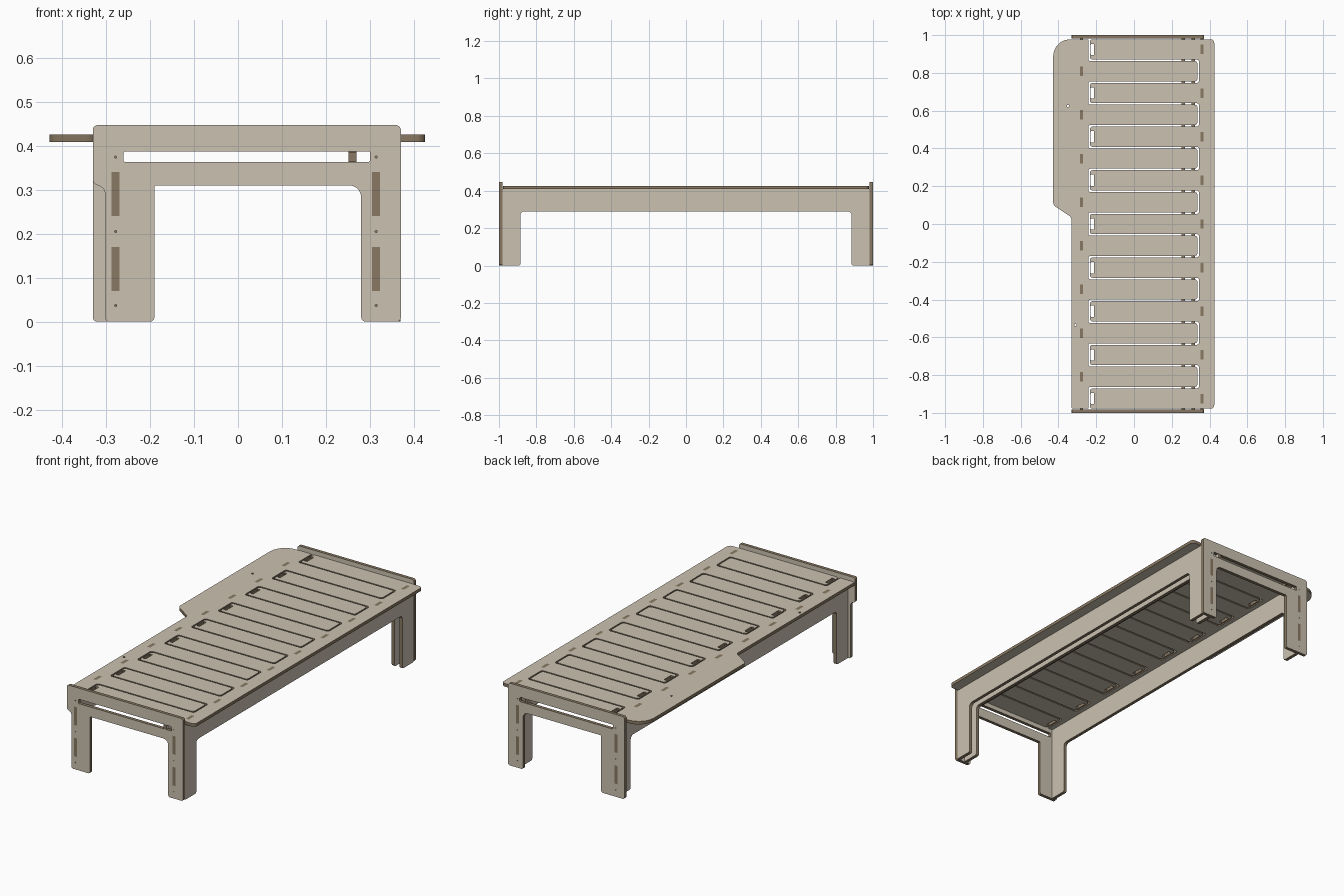
import bpy, bmesh, math
from mathutils import Vector

if "Cube" in bpy.data.objects:
    bpy.data.objects.remove(bpy.data.objects["Cube"])


def material(name, col):
    m = bpy.data.materials.new(name)
    m.diffuse_color = (*col, 1)
    m.use_nodes = True
    m.node_tree.nodes["Principled BSDF"].inputs["Base Color"].default_value = m.diffuse_color
    return m


FACE = material("tan plywood face", (0.60, 0.54, 0.44))
EDGE = material("brown plywood edge", (0.25, 0.19, 0.122))


def rounded(pts, steps=5):
    """Round each corner (x, y, radius) of a closed outline."""
    out = []
    n = len(pts)
    for i, (x, y, r) in enumerate(pts):
        p = Vector((x, y))
        a = Vector(pts[i - 1][:2]) - p
        b = Vector(pts[(i + 1) % n][:2]) - p
        if r <= 0:
            out.append(p)
            continue
        ang = a.angle(b)
        t = min(r / math.tan(ang / 2), a.length * 0.49, b.length * 0.49)
        a.normalize()
        b.normalize()
        rr = t * math.tan(ang / 2)
        c = p + (a + b).normalized() * (rr / math.sin(ang / 2))
        s, e = p + a * t - c, p + b * t - c
        sweep = math.pi - ang
        for k in range(steps + 1):
            f = k / steps
            v = (s * math.sin((1 - f) * sweep) + e * math.sin(f * sweep)) / math.sin(sweep)
            out.append(c + v)
    return out


def rect(cx, cy, w, h, r=0):
    return rounded([(cx - w / 2, cy - h / 2, r), (cx + w / 2, cy - h / 2, r),
                    (cx + w / 2, cy + h / 2, r), (cx - w / 2, cy + h / 2, r)], 3)


def circle(cx, cy, r, n=10):
    return [Vector((cx + r * math.cos(2 * math.pi * k / n),
                    cy + r * math.sin(2 * math.pi * k / n))) for k in range(n)]


def board(name, outline, holes, axis, pos, thick):
    """Flat board cut from an outline with holes; brown on its cut edges."""
    cu = bpy.data.curves.new(name + "_outline", 'CURVE')
    cu.dimensions = '2D'
    cu.fill_mode = 'BOTH'
    cu.extrude = thick / 2
    for loop in [outline] + holes:
        sp = cu.splines.new('POLY')
        sp.points.add(len(loop) - 1)
        for q, v in zip(sp.points, loop):
            q.co = (v[0], v[1], 0, 1)
        sp.use_cyclic_u = True
    tmp = bpy.data.objects.new(name + "_tmp", cu)
    bpy.context.collection.objects.link(tmp)
    bpy.context.view_layer.update()
    me = bpy.data.meshes.new_from_object(tmp.evaluated_get(bpy.context.evaluated_depsgraph_get()))
    bpy.data.objects.remove(tmp)
    bpy.data.curves.remove(cu)
    me.name = name
    me.materials.clear()
    me.materials.append(FACE)
    me.materials.append(EDGE)
    bm = bmesh.new()
    bm.from_mesh(me)
    bmesh.ops.remove_doubles(bm, verts=bm.verts, dist=1e-5)
    for v in bm.verts:
        x, y, z = v.co
        v.co = {0: (pos + z, x, y), 1: (x, pos - z, y), 2: (x, y, pos + z)}[axis]
    bmesh.ops.recalc_face_normals(bm, faces=bm.faces)
    for f in bm.faces:
        f.normal_update()
        f.material_index = 0 if abs(f.normal[axis]) > 0.9 else 1
        f.smooth = False
    bm.to_mesh(me)
    bm.free()
    ob = bpy.data.objects.new(name, me)
    bpy.context.collection.objects.link(ob)
    return ob


# Shared dimensions
T = 0.018                       # board thickness
INNER = 1 - T                   # inside face of the end panels
Z0, Z1 = 0.408, 0.425           # underside and top of the deck
N = 17                          # interleaved slats
PITCH = 2 * INNER / N
GAP = 0.008
FIXED_X, INNER_X, OUTER_X, SLIDE_X = -0.278, 0.314, 0.36, 0.26
LEG_TENONS = [(0.07, 0.17), (0.24, 0.34)]


def slat_y(k):
    return -INNER + (k + 0.5) * PITCH


ODD = [slat_y(k) for k in range(1, N, 2)]
EVEN = [slat_y(k) for k in range(0, N, 2)]

# End panels: the front one has a stepped-in left leg
panel_holes = [rect(0.02, 0.375, 0.56, 0.024, 0.004)]
for x in (FIXED_X, INNER_X):
    panel_holes += [rect(x, (a + b) / 2, T, b - a) for a, b in LEG_TENONS]
    panel_holes += [circle(x, z, 0.0025, 8) for z in (0.037, 0.205, 0.374)]
shared = [(-0.19, 0, .01), (-0.19, 0.31, .004), (0.28, 0.31, .028), (0.28, 0, .01),
          (0.37, 0, .01), (0.37, 0.447, .012), (-0.33, 0.447, .012)]
front = shared + [(-0.33, 0.314, .014), (-0.302, 0.304, .02), (-0.302, 0, .01)]
back = shared + [(-0.33, 0, .01)]
board("front_end_panel", rounded(front), panel_holes, 1, -1 + T / 2, T)
board("back_end_panel", rounded(back), panel_holes, 1, 1 - T / 2, T)


# Long side rails with legs, end tenons and top tenons
def rail(name, x, end_tenons, top_tenons):
    half = [(0.885, 0.29, .02), (0.885, 0, .01), (INNER, 0, .004)]
    for a, b in end_tenons:
        half += [(INNER, a, 0), (1, a, 0), (1, b, 0), (INNER, b, 0)]
    half.append((INNER, Z0, 0))
    pts = list(half)
    for y in sorted(top_tenons, reverse=True):
        pts += [(y + .025, Z0, 0), (y + .025, Z1, 0), (y - .025, Z1, 0), (y - .025, Z0, 0)]
    pts += [(-y, z, r) for y, z, r in reversed(half)]
    board(name, rounded(pts), [], 0, x, T)


rail("left_rail", FIXED_X, LEG_TENONS, ODD)
rail("inner_right_rail", INNER_X, LEG_TENONS, [])
rail("outer_right_rail", OUTER_X, [], EVEN)

# Sliding strip whose tongues ride in the end panel slots
strip = [(0.975, 0.335, 0), (0.975, 0.364, 0), (1, 0.364, 0), (1, 0.386, 0),
         (0.975, 0.386, 0), (0.975, Z0, 0)]
strip += [(-y, z, r) for y, z, r in reversed(strip)]
board("sliding_strip", rounded(strip), [], 0, SLIDE_X, T)


# Deck: two interleaved combs of slats
def fingers(parity, root, tip):
    pts = []
    for k in range(parity, N, 2):
        a, b = slat_y(k) - PITCH / 2 + GAP / 2, slat_y(k) + PITCH / 2 - GAP / 2
        ra = 0 if k == 0 else .012
        rb = 0 if k == N - 1 else .012
        pts += [(root, a, ra), (tip, a, .015), (tip, b, .015), (root, b, rb)]
    return pts


E = INNER - GAP / 2
left = [(-0.33, -E, .005), (-0.242, -E, 0)] + fingers(1, -0.242, 0.336) + [
    (-0.242, E, 0), (-0.428, E, .09), (-0.428, 0.10, .03), (-0.33, 0.035, .03)]
left_holes = [rect(FIXED_X, y, T, .05) for y in ODD]
left_holes += [circle(-0.35, 0.625, .006), circle(-0.31, -0.535, .006)]
board("left_slat_comb", rounded(left), left_holes, 2, (Z0 + Z1) / 2, Z1 - Z0)

right = fingers(0, 0.344, -0.234) + [(0.425, E, .02), (0.425, -E, .02)]
right_holes = [rect(OUTER_X, y, T, .05) for y in EVEN]
right_holes += [rect(-0.22, y, .018, .06, .003) for y in EVEN]
board("right_slat_comb", rounded(right), right_holes, 2, (Z0 + Z1) / 2, Z1 - Z0)
